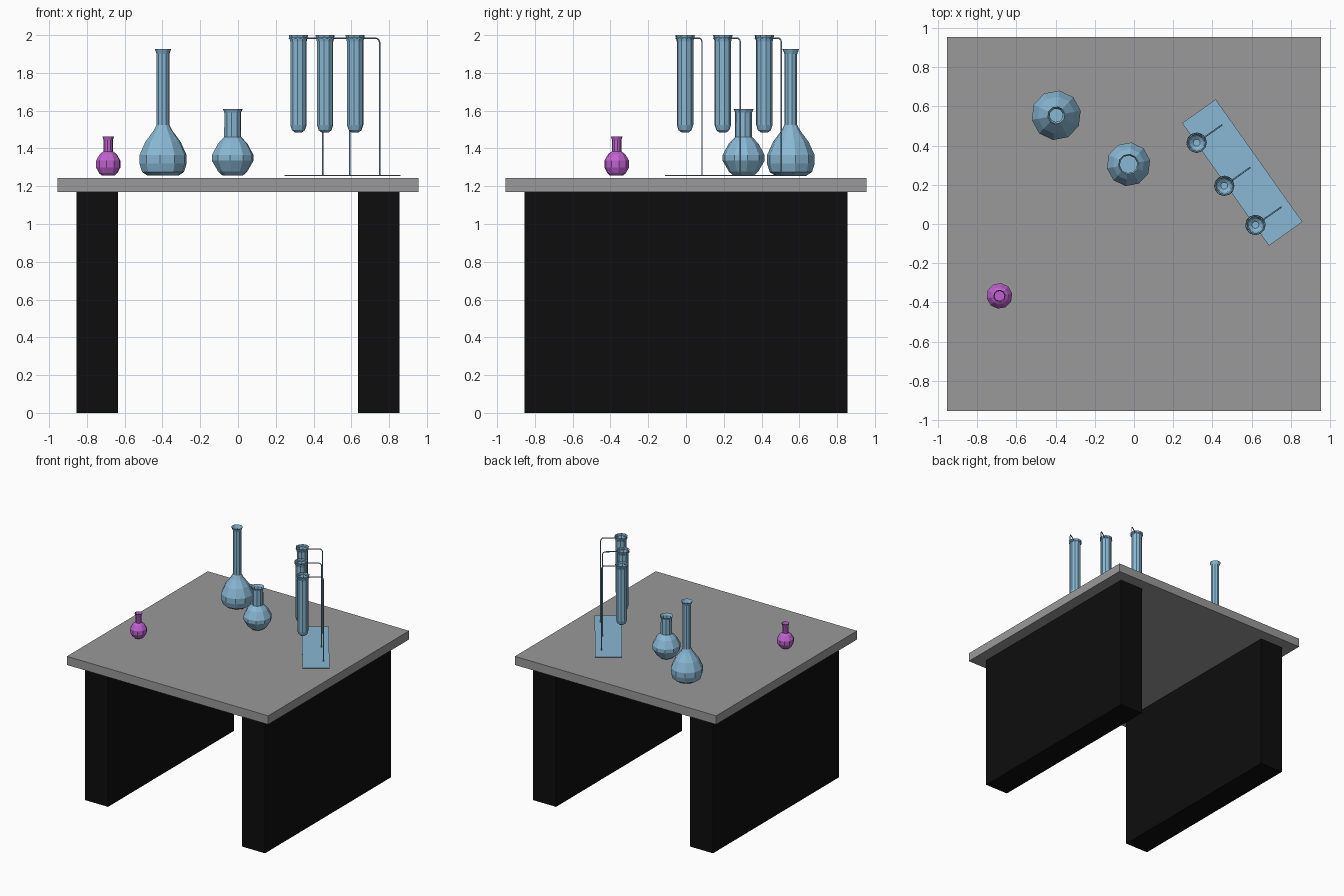
import bpy, bmesh, math
from mathutils import Vector, Matrix

if "Cube" in bpy.data.objects:
    bpy.data.objects.remove(bpy.data.objects["Cube"], do_unlink=True)


def material(name, rgb):
    mat = bpy.data.materials.new(name)
    mat.use_nodes = True
    mat.diffuse_color = (*rgb, 1)
    mat.node_tree.nodes["Principled BSDF"].inputs["Base Color"].default_value = (*rgb, 1)
    return mat


GREY = material("grey top", (0.32, 0.32, 0.32))
BLACK = material("black", (0.004, 0.004, 0.004))
BLUE = material("glass blue", (0.25, 0.48, 0.66))
MAGENTA = material("magenta glass", (0.52, 0.12, 0.62))


def finish(bm, name, mat):
    mesh = bpy.data.meshes.new(name)
    bm.to_mesh(mesh)
    bm.free()
    mesh.materials.append(mat)
    obj = bpy.data.objects.new(name, mesh)
    bpy.context.collection.objects.link(obj)
    return obj


def box(name, center, size, mat, angle=0):
    bm = bmesh.new()
    bmesh.ops.create_cube(bm, size=1, matrix=Matrix.LocRotScale(
        Vector(center), Matrix.Rotation(angle, 3, 'Z'), Vector(size)))
    return finish(bm, name, mat)


def lathe(name, x, y, profile, mat, sides=10):
    """Open-topped vessel from (radius, height) pairs, with a closed bottom."""
    bm = bmesh.new()
    rings = []
    for r, z in profile:
        rings.append([bm.verts.new((x + r * math.cos(a), y + r * math.sin(a), z))
                      for a in (math.tau * (i + 0.3) / sides for i in range(sides))])
    bm.faces.new(rings[0][::-1])
    for low, high in zip(rings, rings[1:]):
        for i in range(sides):
            j = (i + 1) % sides
            bm.faces.new((low[i], low[j], high[j], high[i]))
    return finish(bm, name, mat)


def wire(name, points, radius, mat, closed=False):
    curve = bpy.data.curves.new(name, 'CURVE')
    curve.dimensions = '3D'
    curve.bevel_depth = radius
    curve.bevel_resolution = 1
    spline = curve.splines.new('POLY')
    spline.points.add(len(points) - 1)
    for p, co in zip(spline.points, points):
        p.co = (*co, 1)
    spline.use_cyclic_u = closed
    curve.use_fill_caps = not closed
    curve.materials.append(mat)
    obj = bpy.data.objects.new(name, curve)
    bpy.context.collection.objects.link(obj)


# Table
box("table_top", (0, 0, 1.207), (1.91, 1.91, 0.074), GREY)
for side, s in (("left", 1), ("right", -1)):
    box(side + "_leg", (s * 0.745, 0, 0.585), (0.22, 1.71, 1.17), BLACK)

# Flasks
lathe("tall_flask", -0.397, 0.555,
      [(0.085, 1.257), (0.113, 1.275), (0.127, 1.32), (0.127, 1.365), (0.095, 1.435),
       (0.05, 1.495), (0.034, 1.525), (0.034, 1.9), (0.045, 1.927)], BLUE)
lathe("round_flask", -0.028, 0.305,
      [(0.055, 1.257), (0.078, 1.277), (0.112, 1.335), (0.112, 1.365), (0.08, 1.425),
       (0.046, 1.46), (0.045, 1.59), (0.053, 1.608)], BLUE)
lathe("small_flask", -0.687, -0.367,
      [(0.036, 1.257), (0.05, 1.27), (0.066, 1.3), (0.066, 1.335), (0.045, 1.37),
       (0.025, 1.385), (0.025, 1.445), (0.031, 1.463)], MAGENTA)

# Test tube rack
box("rack_base", (0.553, 0.263, 1.257), (0.21, 0.767, 0.004), BLUE, math.radians(35.3))

TOP, BEND, RING = 1.983, 0.025, 0.047
places = [((0.32, 0.415), (0.448, 0.505)),
          ((0.461, 0.195), (0.592, 0.288)),
          ((0.62, -0.005), (0.75, 0.085))]
for n, (tube, post) in enumerate(places, 1):
    tx, ty = tube
    lathe(f"test_tube_{n}", tx, ty,
          [(0.018, 1.484), (0.035, 1.497), (0.044, 1.525), (0.044, 1.965),
           (0.052, 2.0)], BLUE)
    # Holding ring around the tube
    wire(f"tube_ring_{n}",
         [(tx + RING * math.cos(a), ty + RING * math.sin(a), TOP)
          for a in (math.tau * i / 12 for i in range(12))], 0.005, BLUE, True)
    # Bent rod from the base to the ring
    foot = Vector((*post, 1.257))
    inward = (Vector((tx, ty, 0)) - Vector((*post, 0))).normalized()
    path = [foot]
    for i in range(5):
        a = math.pi / 2 * i / 4
        p = Vector((*post, TOP - BEND)) + inward * BEND * (1 - math.cos(a))
        p.z += BEND * math.sin(a)
        path.append(p)
    path.append(Vector((tx, ty, TOP)) - inward * RING)
    wire(f"rack_rod_{n}", path, 0.004, BLUE)
